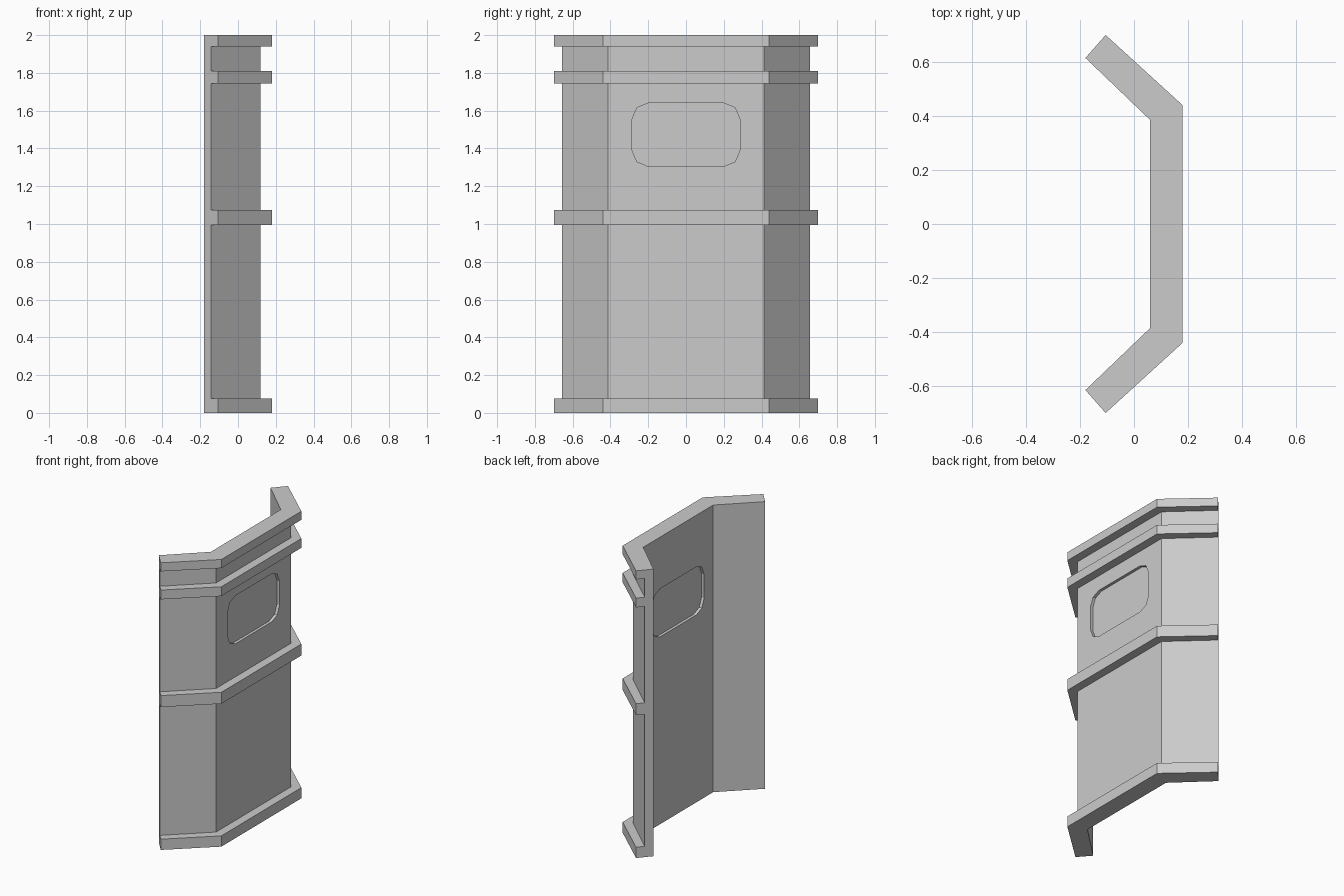
import bpy, bmesh, math
from mathutils import Vector

cube = bpy.data.objects.get("Cube")
if cube:
    bpy.data.objects.remove(cube)

grey = bpy.data.materials.new("plain grey")
grey.use_nodes = True
colour = (0.6, 0.6, 0.6, 1)
grey.diffuse_color = colour
grey.node_tree.nodes["Principled BSDF"].inputs["Base Color"].default_value = colour


def make(name, bm):
    bmesh.ops.recalc_face_normals(bm, faces=bm.faces)
    mesh = bpy.data.meshes.new(name)
    bm.to_mesh(mesh)
    bm.free()
    mesh.materials.append(grey)
    obj = bpy.data.objects.new(name, mesh)
    bpy.context.collection.objects.link(obj)
    return obj


# Plan of the folded wall: (inner, outer) points at each end and corner
half = [((-0.18, 0.615), (-0.105, 0.70)), ((0.06, 0.385), (0.18, 0.44))]
stations = half + [tuple((x, -y) for x, y in pair) for pair in reversed(half)]

# Vertical section: flat inside, four raised bands outside
bands = [(0, 0.075), (0.995, 1.075), (1.745, 1.81), (1.94, 2)]
section = [(0, 2), (0, 0)]
for low, high in bands:
    section += [(0.5, low), (1, low), (1, high), (0.5, high)]
section = [p for p in section if p not in ((0.5, 0), (0.5, 2))]

# Wall: sweep the section along the plan
bm = bmesh.new()
rings = []
for inner, outer in stations:
    a, b = Vector(inner), Vector(outer)
    rings.append([bm.verts.new((*a.lerp(b, t), z)) for t, z in section])
for r, s in zip(rings, rings[1:]):
    for i in range(len(r)):
        j = (i + 1) % len(r)
        bm.faces.new((r[i], r[j], s[j], s[i]))
bm.faces.new(rings[0])
bm.faces.new(rings[-1])
wall = make("wall", bm)


# Panel with chamfered round corners, used for the opening and its pane
def panel(name, x0, x1):
    bm = bmesh.new()
    radius, loop = 0.085, []
    for k in range(4):
        sy = 1 if k in (0, 3) else -1
        sz = 1 if k < 2 else -1
        for step in range(3):
            angle = math.radians(90 * k + 45 * step)
            y = sy * (0.285 - radius) + radius * math.cos(angle)
            z = 1.4725 + sz * (0.1675 - radius) + radius * math.sin(angle)
            loop.append(bm.verts.new((x0, y, z)))
    face = bm.faces.new(loop)
    out = bmesh.ops.extrude_face_region(bm, geom=[face], use_keep_orig=True)
    for v in out["geom"]:
        if isinstance(v, bmesh.types.BMVert):
            v.co.x = x1
    return make(name, bm)


# Cut the opening, then fill it with a thin recessed pane
cutter = panel("window_cutter", 0, 0.3)
cutter.hide_render = True
cut = wall.modifiers.new("window opening", "BOOLEAN")
cut.object = cutter
cut.operation = "DIFFERENCE"
cut.solver = "EXACT"
bpy.context.view_layer.objects.active = wall
bpy.ops.object.modifier_apply(modifier=cut.name)
bpy.data.objects.remove(cutter)
panel("window_pane", 0.08, 0.10)
